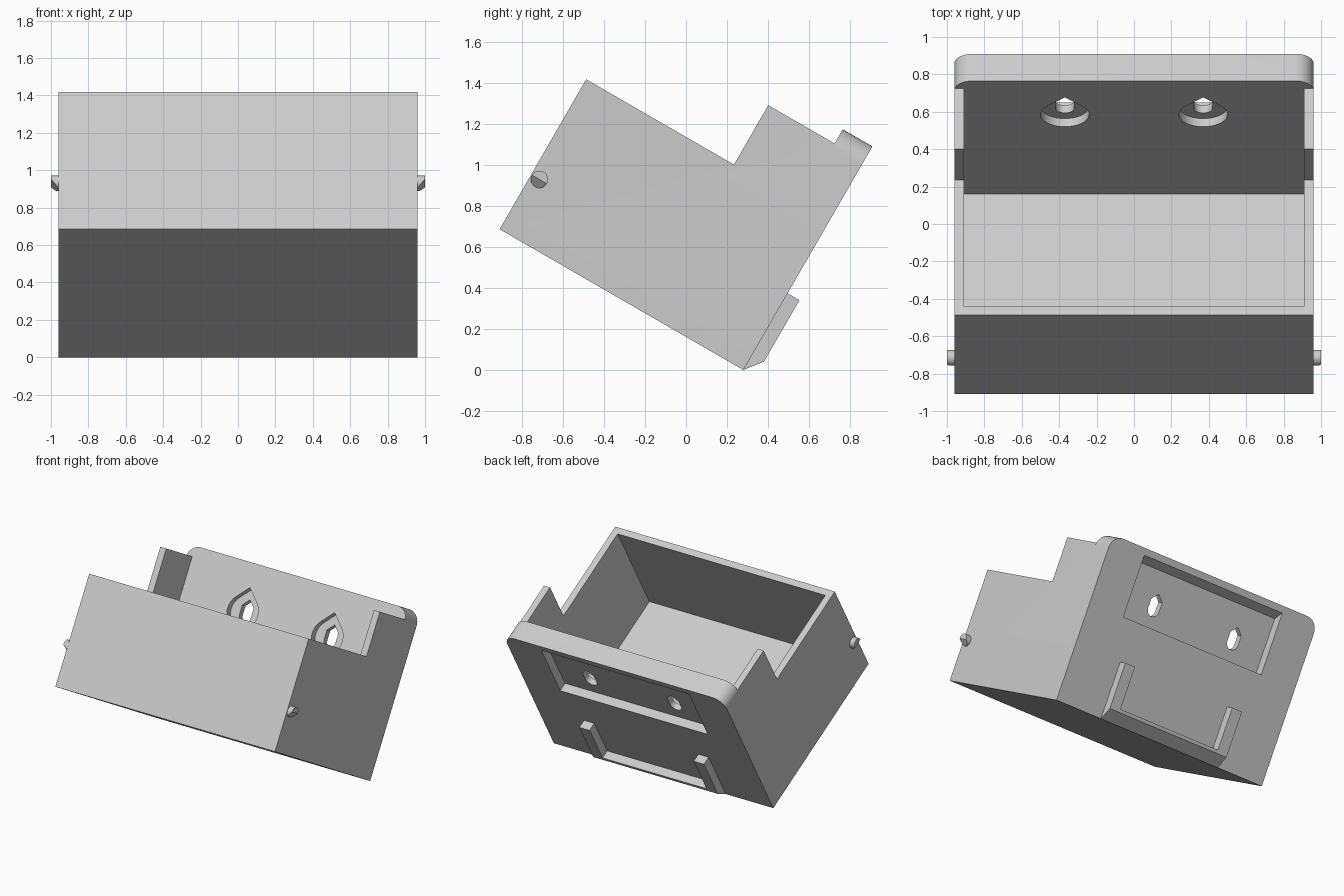
import bpy, bmesh, math
from mathutils import Vector

if "Cube" in bpy.data.objects:
    bpy.data.objects.remove(bpy.data.objects["Cube"], do_unlink=True)

grey = bpy.data.materials.new("plain grey")
grey.use_nodes = True
COLOUR = (0.6, 0.6, 0.6, 1)
grey.diffuse_color = COLOUR
grey.node_tree.nodes["Principled BSDF"].inputs["Base Color"].default_value = COLOUR

# Tray frame: y runs from the front to the back plate, tilted about the lower back edge
TILT, HINGE_Y = math.radians(-30), 0.28
W, LENGTH, HEIGHT = 0.96, 1.374, 0.845
PLATE_T, PLATE_H, TAB_H, TAB_Y = 0.167, 1.26, 1.18, -0.541
WALL = 0.052


def prism(name, outline, lo, hi, axis):
    """Extrude a 2D outline along 'x' (outline is y, z) or 'y' (outline is x, z)."""
    bm = bmesh.new()
    place = (lambda p, d: (d, p[0], p[1])) if axis == "x" else (lambda p, d: (p[0], d, p[1]))
    rings = [[bm.verts.new(place(p, d)) for p in outline] for d in (lo, hi)]
    for ring in rings:
        bm.faces.new(ring)
    n = len(outline)
    for i in range(n):
        j = (i + 1) % n
        bm.faces.new((rings[0][i], rings[0][j], rings[1][j], rings[1][i]))
    bmesh.ops.recalc_face_normals(bm, faces=bm.faces)
    mesh = bpy.data.meshes.new(name)
    bm.to_mesh(mesh)
    bm.free()
    ob = bpy.data.objects.new(name, mesh)
    bpy.context.collection.objects.link(ob)
    ob.rotation_euler.x = TILT
    ob.location.y = HINGE_Y
    mesh.materials.append(grey)
    return ob


def arc(cx, cz, r, start, end, steps):
    angles = [math.radians(start + (end - start) * i / steps) for i in range(steps + 1)]
    return [(cx + r * math.cos(a), cz + r * math.sin(a)) for a in angles]


def activate(ob):
    bpy.ops.object.select_all(action="DESELECT")
    ob.select_set(True)
    bpy.context.view_layer.objects.active = ob


def cut(ob, cutter):
    cutter.hide_render = True
    bpy.context.view_layer.update()
    mod = ob.modifiers.new("cut", "BOOLEAN")
    mod.operation, mod.solver, mod.object = "DIFFERENCE", "EXACT", cutter
    activate(ob)
    bpy.ops.object.modifier_apply(modifier=mod.name)
    bpy.data.objects.remove(cutter, do_unlink=True)


# Tray with stepped side walls and a thick back plate
side = [(0, 0), (-LENGTH, 0), (-LENGTH, HEIGHT), (TAB_Y, HEIGHT), (TAB_Y, TAB_H),
        (-PLATE_T, TAB_H), (-PLATE_T, PLATE_H), (0, PLATE_H)]
tray = prism("tray", side, -W, W, "x")

# Open cavity
front, back = -LENGTH + WALL, -PLATE_T
cut(tray, prism("cavity", [(front, WALL), (back, WALL), (back, 1.5), (front, 1.5)],
                WALL - W, W - WALL, "x"))

# Rounded upper corners of the back plate
R = 0.1
for s in (-1, 1):
    corner = arc(W - R, PLATE_H - R, R, 0, 90, 10) + [(W - R, 1.5), (1.2, 1.5), (1.2, PLATE_H - R)]
    cut(tray, prism("corner", [(s * x, z) for x, z in corner], -PLATE_T, 0.1, "y"))

# Mounting recess on the back, with a sloping upper wall
DEPTH = 0.07
cut(tray, prism("recess", [(0.05, 0.74), (0.05, 1.25), (0, 1.21), (-DEPTH, 1.16), (-DEPTH, 0.74)],
                -0.645, 0.645, "x"))

# Teardrop pockets inside, each with a pointed slot through to the recess
for s in (-1, 1):
    cx = s * 0.37
    drop = arc(cx, 0.9, 0.13, 135, 405, 30) + [(cx, 0.9 + 0.13 * math.sqrt(2))]
    cut(tray, prism("pocket", drop, -0.3, 0.05 - PLATE_T, "y"))
    slot = arc(cx, 0.88, 0.05, 180, 360, 10) + [(cx + 0.05, 0.95), (cx, 1.0), (cx - 0.05, 0.95)]
    cut(tray, prism("slot", slot, -0.3, 0.03, "y"))

# U-shaped bracket on the back, with a chamfered foot
OUT, INN, BAR, TOP = 0.545, 0.455, 0.11, 0.432
u_shape = [(-OUT, 0), (OUT, 0), (OUT, TOP), (INN, TOP), (INN, BAR),
           (-INN, BAR), (-INN, TOP), (-OUT, TOP)]
bracket = prism("back_bracket", u_shape, 0, 0.067, "y")
for v in bracket.data.vertices:
    if v.co.y > 0.01 and v.co.z < 0.01:
        v.co.z = 0.085

# Side pins, lower half of each tip sloped
PIN_Y, PIN_Z, PIN_R = -1.327, 0.308, 0.042
for s, label in ((1, "left"), (-1, "right")):
    circle = arc(PIN_Y, PIN_Z, PIN_R, 0, 360, 24)[:-1]
    pin = prism(label + "_pin", circle, s * (W - 0.01), s, "x")
    bm = bmesh.new()
    bm.from_mesh(pin.data)
    tip = [v for v in bm.verts if abs(v.co.x) > 0.99]
    middle = [v for v in tip if abs(v.co.z - PIN_Z) < 0.001]
    bmesh.ops.connect_vert_pair(bm, verts=middle)
    for v in tip:
        v.co.x -= s * 0.04 * max(0, PIN_Z - v.co.z) / PIN_R
    bm.to_mesh(pin.data)
    bm.free()
    activate(pin)
    bpy.ops.object.shade_smooth_by_angle(angle=math.radians(25))

activate(tray)
bpy.ops.object.shade_smooth_by_angle(angle=math.radians(25))
